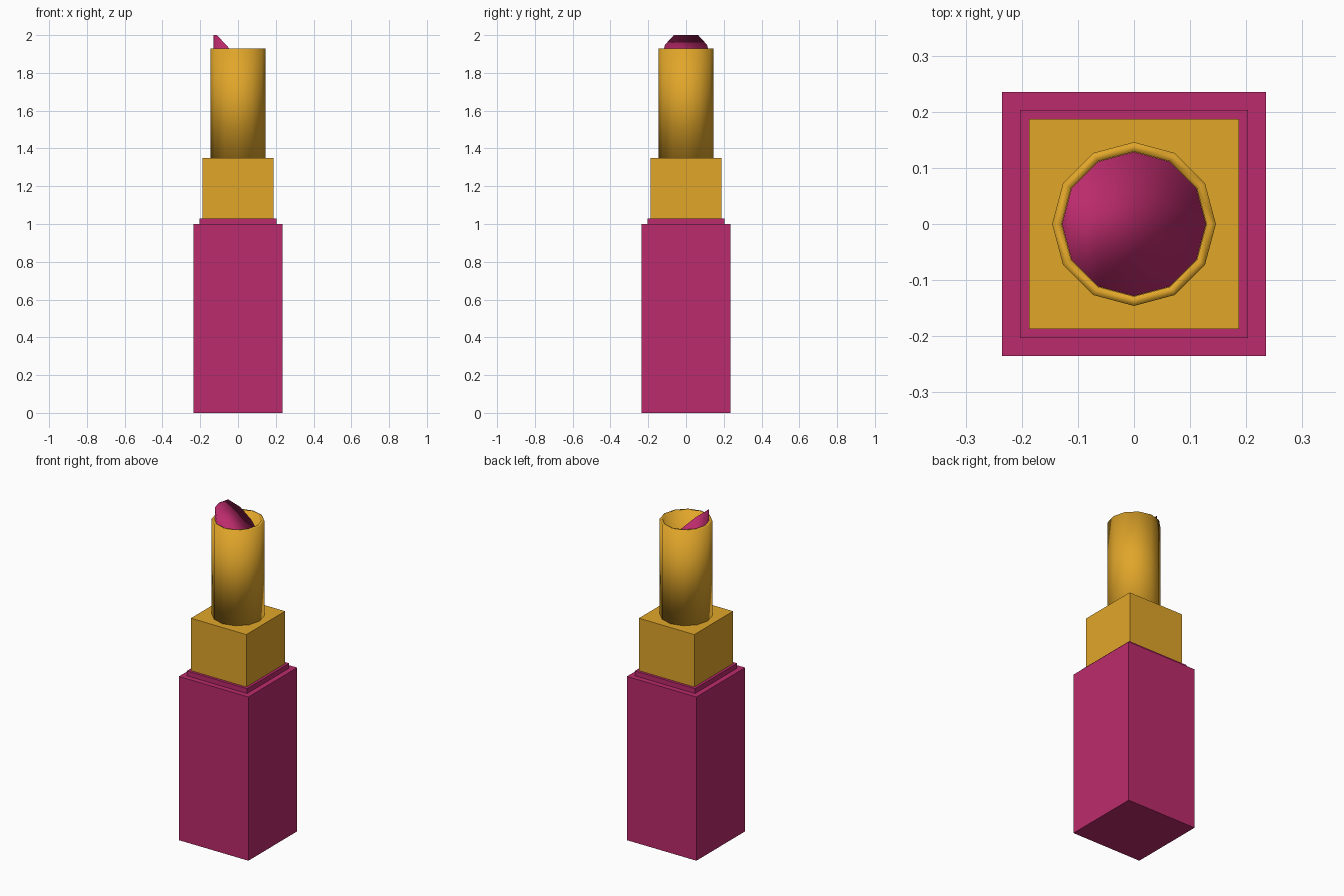
import bpy, bmesh, math

if "Cube" in bpy.data.objects:
    bpy.data.objects.remove(bpy.data.objects["Cube"])

SIDES = 12


def material(name, color):
    m = bpy.data.materials.new(name)
    m.diffuse_color = (*color, 1)
    m.use_nodes = True
    m.node_tree.nodes["Principled BSDF"].inputs["Base Color"].default_value = m.diffuse_color
    return m


pink = material("pink", (0.50, 0.024, 0.15))
gold = material("gold", (0.75, 0.38, 0.023))


def add_object(name, bm, mat, smooth=False):
    bmesh.ops.recalc_face_normals(bm, faces=bm.faces[:])
    for f in bm.faces:
        f.smooth = smooth
    mesh = bpy.data.meshes.new(name)
    bm.to_mesh(mesh)
    bm.free()
    mesh.materials.append(mat)
    ob = bpy.data.objects.new(name, mesh)
    bpy.context.collection.objects.link(ob)
    return ob


def box(name, half, z0, z1, mat):
    bm = bmesh.new()
    bmesh.ops.create_cube(bm, size=1)
    for v in bm.verts:
        v.co.x *= 2 * half
        v.co.y *= 2 * half
        v.co.z = z1 if v.co.z > 0 else z0
    return add_object(name, bm, mat)


def ring(bm, r, height):
    """Ring of vertices; height is a function of x."""
    out = []
    for i in range(SIDES):
        a = math.pi + i * math.tau / SIDES
        x, y = r * math.cos(a), r * math.sin(a)
        out.append(bm.verts.new((x, y, height(x))))
    return out


def bridge(bm, a, b):
    for i in range(SIDES):
        j = (i + 1) % SIDES
        bm.faces.new((a[i], a[j], b[j], b[i]))


# Square case, its raised lip and the square collar
box("case", 0.235, 0.0, 1.0, pink)
box("case_lip", 0.203, 1.0, 1.03, pink)
box("collar", 0.187, 1.03, 1.35, gold)

# Hollow twelve-sided tube with a narrow rim
bm = bmesh.new()
loops = [ring(bm, r, lambda x, z=z: z)
         for r, z in ((0.146, 1.35), (0.146, 1.93), (0.129, 1.93), (0.129, 1.35))]
for k in range(4):
    bridge(bm, loops[k], loops[(k + 1) % 4])
add_object("tube", bm, gold, smooth=True)

# Lipstick bullet with a slanted cut and a small flat tip on the left
R = 0.1285
tip_x = R * math.cos(math.radians(150))
bm = bmesh.new()
low = ring(bm, R, lambda x: 1.36)
top = ring(bm, R, lambda x: 2.0 - 1.08 * max(0.0, x - tip_x))
bridge(bm, low, top)
bm.faces.new(low)
bm.faces.new((top[-1], top[0], top[1]))
bm.faces.new(top[1:])
add_object("bullet", bm, pink, smooth=True)
